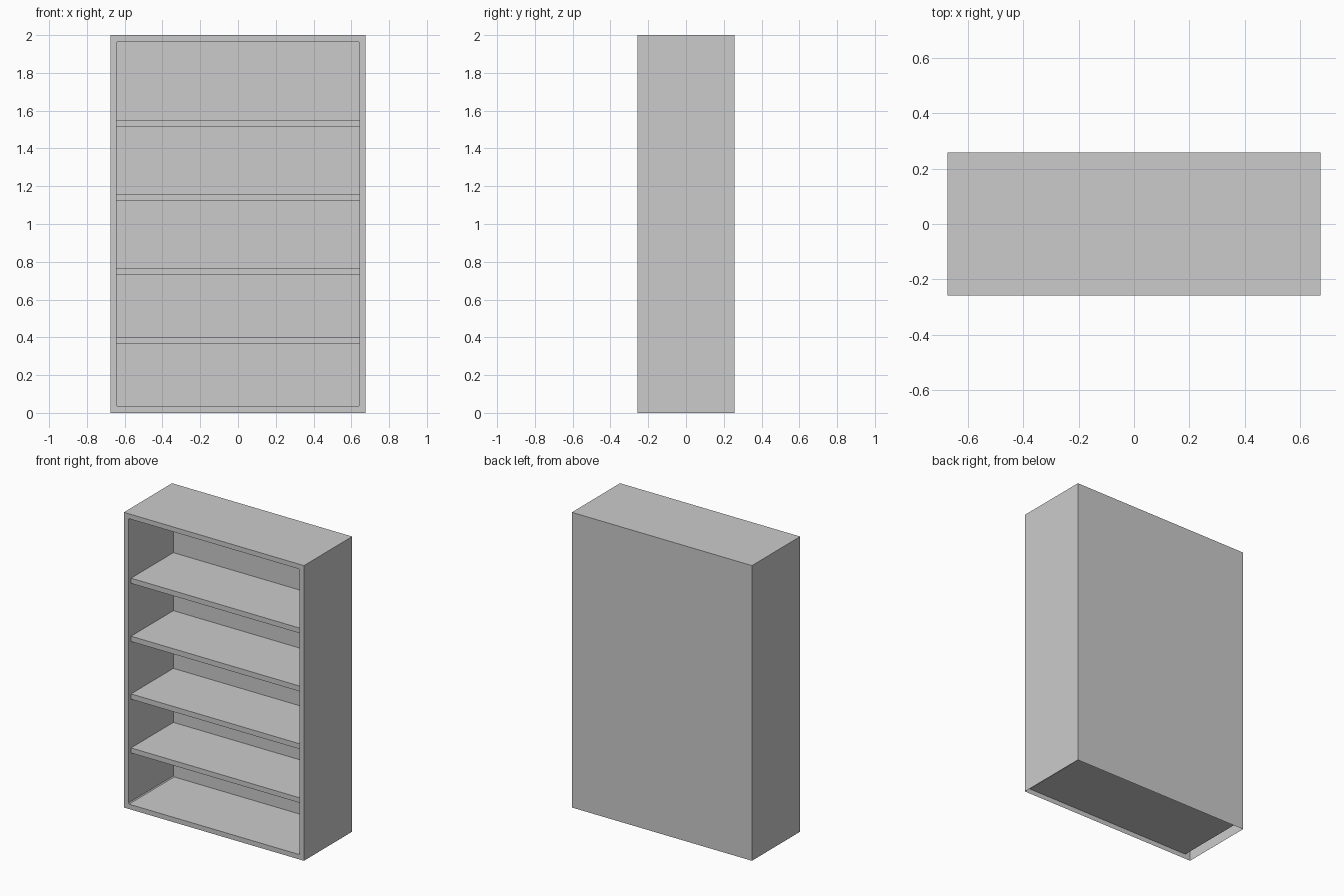
import bpy
import bmesh
from mathutils import Matrix

if "Cube" in bpy.data.objects:
    bpy.data.objects.remove(bpy.data.objects["Cube"])

W, D, H = 1.35, 0.516, 2.0      # outer size
T = 0.033                       # board thickness
INNER_W = W - 2 * T
BACK_Y = D / 2 - T              # inner face of the back


def box_bmesh(size, centre):
    bm = bmesh.new()
    bmesh.ops.create_cube(bm, size=1, matrix=Matrix.Translation(centre)
                          @ Matrix.Diagonal((*size, 1)))
    return bm


def add_object(name, bm):
    mesh = bpy.data.meshes.new(name)
    bm.to_mesh(mesh)
    bm.free()
    obj = bpy.data.objects.new(name, mesh)
    bpy.context.collection.objects.link(obj)
    return obj


# Cabinet: outer box, front rim, recessed compartment
bm = box_bmesh((W, D, H), (0, 0, H / 2))
bm.normal_update()
front = min(bm.faces, key=lambda f: f.normal.y)
bottom = min(bm.faces, key=lambda f: f.normal.z)
bmesh.ops.inset_individual(bm, faces=[front], thickness=T, use_even_offset=True)
bmesh.ops.inset_individual(bm, faces=[front], thickness=0, depth=-(D - T))

# The underside is open, showing the hollow below the floor board
bmesh.ops.delete(bm, geom=[bottom], context='FACES')

# Tiny chamfer along the inner corners of the compartment
corners = [e for e in bm.edges
           if abs(e.verts[0].co.y - e.verts[1].co.y) > 0.3
           and all(abs(v.co.x) < W / 2 - T / 2 for v in e.verts)]
bmesh.ops.bevel(bm, geom=corners, offset=0.006, offset_type='OFFSET',
                segments=1, profile=0.5, affect='EDGES')
add_object("cabinet", bm)

# Shelves, set slightly behind the front rim
front_y = -D / 2 + 0.03
for i, (z0, z1) in enumerate([(0.367, 0.401), (0.731, 0.767),
                              (1.122, 1.158), (1.516, 1.551)]):
    shelf = box_bmesh((INNER_W, BACK_Y - front_y, z1 - z0),
                      (0, (BACK_Y + front_y) / 2, (z0 + z1) / 2))
    add_object(f"shelf_{i + 1}", shelf)
